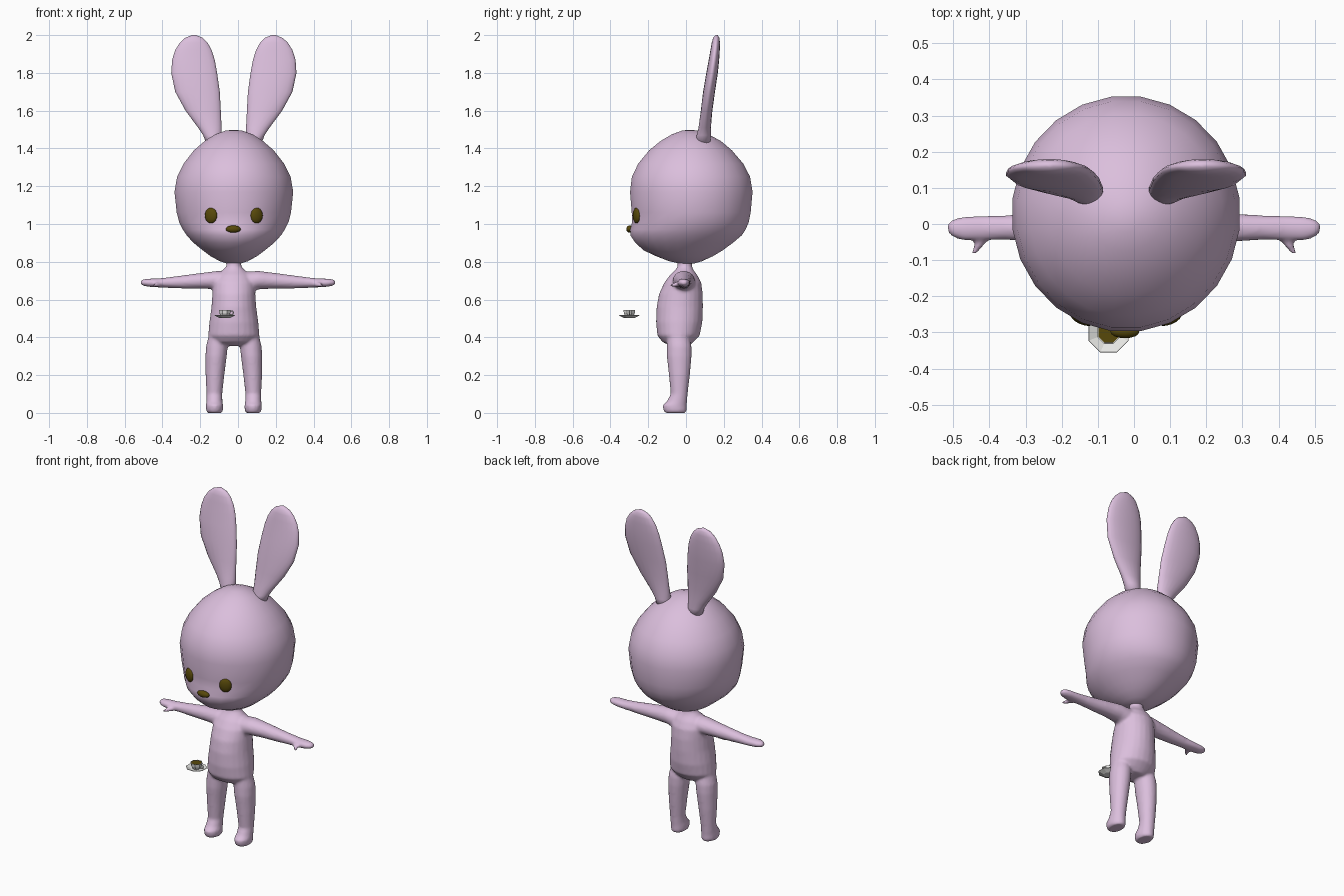
import bpy, bmesh, math
from mathutils import Matrix

CX = -0.022  # middle line of the figure


def material(name, rgb):
    m = bpy.data.materials.new(name)
    m.diffuse_color = (*rgb, 1)
    return m


PINK = material("soft pink", (0.71, 0.52, 0.72))
DARK = material("dark olive", (0.095, 0.065, 0.003))
WHITE = material("china white", (0.8, 0.8, 0.78))


def loft(bm, rings, axis="z", n=24):
    """Skin ellipses (x, y, z, half size 1, half size 2) set square to an axis."""
    loops = []
    for x, y, z, a, b in rings:
        loop = []
        for i in range(n):
            t = 2 * math.pi * (i + 0.5) / n
            u, v = a * math.cos(t), b * math.sin(t)
            p = {"z": (x + u, y + v, z), "x": (x, y + u, z + v), "y": (x + u, y, z + v)}[axis]
            loop.append(bm.verts.new(p))
        loops.append(loop)
    for lo, hi in zip(loops, loops[1:]):
        for i in range(n):
            j = (i + 1) % n
            bm.faces.new((lo[i], lo[j], hi[j], hi[i]))
    bm.faces.new(loops[0][::-1])
    bm.faces.new(loops[-1])


def finish(bm, name, mat, smooth=True):
    bmesh.ops.recalc_face_normals(bm, faces=bm.faces[:])
    me = bpy.data.meshes.new(name)
    bm.to_mesh(me)
    bm.free()
    me.materials.append(mat)
    for p in me.polygons:
        p.use_smooth = smooth
    ob = bpy.data.objects.new(name, me)
    bpy.context.collection.objects.link(ob)
    return ob


def ellipsoid(name, loc, size, mat, turn=0):
    bm = bmesh.new()
    m = Matrix.Translation(loc) @ Matrix.Rotation(turn, 4, "Z") @ Matrix.Diagonal((*size, 1))
    bmesh.ops.create_uvsphere(bm, u_segments=16, v_segments=10, radius=1, matrix=m)
    return finish(bm, name, mat)


# Head: height, half width, front and back
head = [(0.79, 0.035, -0.03, 0.04), (0.803, 0.075, -0.09, 0.085), (0.83, 0.125, -0.16, 0.145),
        (0.86, 0.165, -0.225, 0.195), (0.90, 0.215, -0.27, 0.25), (0.94, 0.252, -0.297, 0.298),
        (0.97, 0.272, -0.298, 0.318), (1.01, 0.292, -0.288, 0.335), (1.06, 0.305, -0.29, 0.345),
        (1.17, 0.317, -0.299, 0.355), (1.25, 0.303, -0.289, 0.342), (1.32, 0.268, -0.255, 0.305),
        (1.39, 0.213, -0.197, 0.245), (1.44, 0.155, -0.135, 0.185), (1.475, 0.1, -0.075, 0.12),
        (1.494, 0.045, -0.022, 0.065), (1.498, 0.012, 0.008, 0.032)]
bm = bmesh.new()
loft(bm, [(CX, (f + b) / 2, z, w, (b - f) / 2) for z, w, f, b in head])
finish(bm, "head", PINK)

# Ears: height, inner and outer edge from the middle line, depth, half thickness
ear = [(1.42, 0.065, 0.145, 0.09, 0.04), (1.47, 0.063, 0.163, 0.094, 0.038),
       (1.51, 0.064, 0.19, 0.099, 0.033), (1.60, 0.068, 0.257, 0.109, 0.031),
       (1.70, 0.073, 0.312, 0.122, 0.032), (1.80, 0.087, 0.333, 0.138, 0.031),
       (1.87, 0.1, 0.328, 0.148, 0.028), (1.92, 0.116, 0.312, 0.154, 0.025),
       (1.96, 0.138, 0.287, 0.158, 0.022), (1.985, 0.163, 0.259, 0.16, 0.017),
       (2.0, 0.2, 0.222, 0.162, 0.006)]
for side, s in (("left", -1), ("right", 1)):
    bm = bmesh.new()
    loft(bm, [(CX + s * (i + o) / 2, y, z, (o - i) / 2, t) for z, i, o, y, t in ear], n=20)
    finish(bm, side + "_ear", PINK)
    ellipsoid(side + "_eye", (CX + s * 0.121, -0.262, 1.045), (0.035, 0.016, 0.041), DARK, s * 0.4)
ellipsoid("nose", (CX - 0.003, -0.298, 0.973), (0.04, 0.018, 0.019), DARK)

# Body: torso, neck, legs, arms and thumbs blended into one skin
torso = [(0.355, 0.06, -0.08, 0.02), (0.375, 0.115, -0.125, 0.04), (0.41, 0.136, -0.152, 0.073),
         (0.48, 0.13, -0.159, 0.087), (0.56, 0.119, -0.156, 0.09), (0.63, 0.114, -0.143, 0.089),
         (0.69, 0.112, -0.115, 0.081), (0.73, 0.09, -0.085, 0.06), (0.755, 0.06, -0.058, 0.04),
         (0.775, 0.04, -0.045, 0.032), (0.83, 0.036, -0.044, 0.03)]
leg = [(0.4, 0.086, 0.05, -0.04, 0.06), (0.35, 0.09, 0.058, -0.036, 0.066),
       (0.3, 0.094, 0.057, -0.036, 0.066), (0.2, 0.1, 0.05, -0.035, 0.056),
       (0.1, 0.103, 0.042, -0.036, 0.045), (0.06, 0.103, 0.043, -0.048, 0.054),
       (0.04, 0.102, 0.046, -0.06, 0.064), (0.012, 0.102, 0.045, -0.058, 0.062),
       (0.0, 0.102, 0.038, -0.056, 0.055)]
arm = [(0.04, -0.012, 0.69, 0.062, 0.058), (0.11, -0.012, 0.703, 0.058, 0.049),
       (0.18, -0.01, 0.7, 0.048, 0.043), (0.28, -0.01, 0.694, 0.039, 0.036),
       (0.36, -0.01, 0.69, 0.034, 0.029), (0.42, -0.011, 0.688, 0.035, 0.024),
       (0.47, -0.013, 0.689, 0.034, 0.022), (0.5, -0.012, 0.69, 0.026, 0.018),
       (0.516, -0.01, 0.69, 0.012, 0.009)]
thumb = [(0.41, -0.02, 0.683, 0.024, 0.016), (0.42, -0.045, 0.68, 0.018, 0.014),
         (0.433, -0.065, 0.677, 0.013, 0.012), (0.443, -0.083, 0.675, 0.008, 0.008)]
bm = bmesh.new()
loft(bm, [(CX, (f + b) / 2, z, w, (b - f) / 2) for z, w, f, b in torso])
for s in (-1, 1):
    loft(bm, [(CX + s * x, y, z, a, b) for z, x, a, y, b in leg], n=16)
    loft(bm, [(s * x, y, z, a, b) for x, y, z, a, b in arm], "x", 16)
    loft(bm, [(s * x, y, z, a, b) for x, y, z, a, b in thumb], "y", 10)
body = finish(bm, "body", PINK)
skin = body.modifiers.new("blend", "REMESH")
skin.mode = "VOXEL"
skin.voxel_size = 0.008
skin.use_smooth_shade = True
soft = body.modifiers.new("soften", "SMOOTH")
soft.factor = 0.5
soft.iterations = 5

# Teacup floating in front, with saucer, tea and handle
TX, TY = -0.07, -0.3


def turned(name, profile, mat):
    bm = bmesh.new()
    loft(bm, [(TX, TY, z, r, r) for z, r in profile], n=8)
    return finish(bm, name, mat, False)


turned("saucer", [(0.502, 0.03), (0.505, 0.036), (0.516, 0.06), (0.518, 0.059), (0.508, 0.033)], WHITE)
turned("cup", [(0.507, 0.017), (0.515, 0.025), (0.528, 0.031), (0.546, 0.034),
               (0.546, 0.031), (0.536, 0.029)], WHITE)
turned("tea", [(0.537, 0.029), (0.544, 0.031)], DARK)
bpy.ops.mesh.primitive_torus_add(major_segments=10, minor_segments=6, major_radius=0.011,
                                 minor_radius=0.003, location=(TX + 0.035, TY, 0.53),
                                 rotation=(math.pi / 2, 0, 0))
handle = bpy.context.object
handle.name = "cup_handle"
handle.data.materials.append(WHITE)
